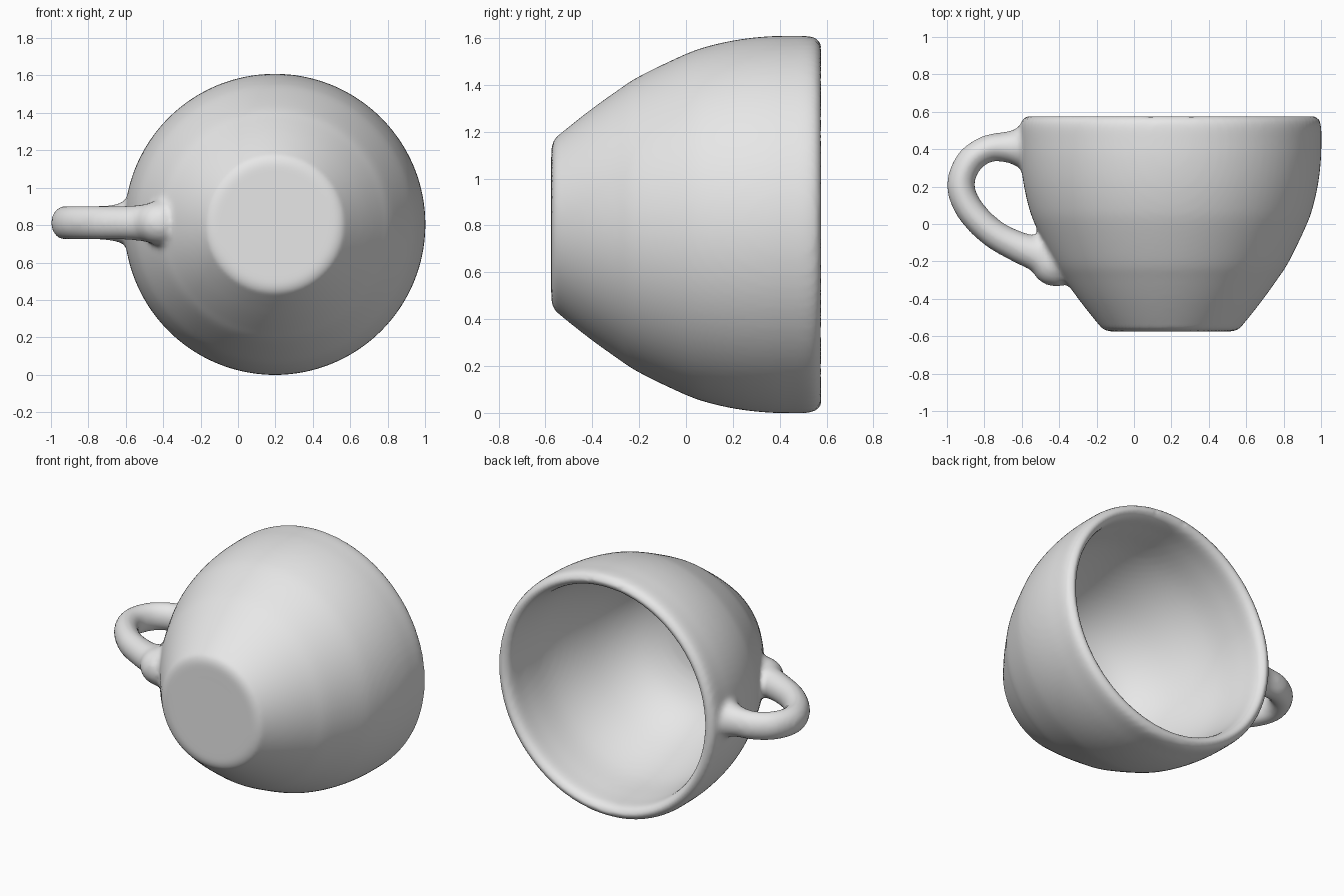
import bpy
import bmesh
import math
from mathutils import Vector

cube = bpy.data.objects.get("Cube")
if cube:
    bpy.data.objects.remove(cube, do_unlink=True)

CX, CZ = 0.197, 0.804      # axis of the bowl, which runs along y
SEGMENTS = 96

clay = bpy.data.materials.new("grey_clay")
clay.use_nodes = True
clay.diffuse_color = (0.8, 0.8, 0.8, 1)
clay.node_tree.nodes["Principled BSDF"].inputs["Base Color"].default_value = (0.8, 0.8, 0.8, 1)


def spline(points, steps):
    """Smooth curve through the points; the first and last only steer it."""
    pts = [Vector(p) for p in points]
    out = []
    for a, b, c, d in zip(pts, pts[1:], pts[2:], pts[3:]):
        for i in range(steps):
            t = i / steps
            out.append(0.5 * (2 * b + (c - a) * t + (2 * a - 5 * b + 4 * c - d) * t ** 2
                              + (3 * b - a - 3 * c + d) * t ** 3))
    return out + [pts[-2]]


def bridge(bm, rings):
    for r0, r1 in zip(rings, rings[1:]):
        n = len(r0)
        for i in range(n):
            j = (i + 1) % n
            bm.faces.new((r0[i], r0[j], r1[j], r1[i]))


bm = bmesh.new()

# Bowl: (radius, y) from the foot, up the outside, over the rim, down the inside
profile = [(-0.1, -0.575), (0, -0.575), (0.2, -0.575), (0.3, -0.575), (0.335, -0.574),
           (0.365, -0.562), (0.388, -0.535), (0.425, -0.49), (0.495, -0.4),
           (0.57, -0.295), (0.632, -0.2), (0.728, 0.0), (0.765, 0.11),
           (0.79, 0.23), (0.803, 0.35), (0.805, 0.45), (0.804, 0.52),
           (0.793, 0.56), (0.765, 0.577), (0.733, 0.567), (0.717, 0.53),
           (0.712, 0.48), (0.705, 0.4), (0.68, 0.2), (0.62, 0.0), (0.53, -0.2),
           (0.42, -0.34), (0.28, -0.42), (0.14, -0.445), (0, -0.45), (-0.14, -0.445)]
rings = []
for r, y in spline(profile, 4):
    ring = []
    for i in range(SEGMENTS):
        a = math.tau * i / SEGMENTS
        ring.append(bm.verts.new((CX + r * math.cos(a), y, CZ + r * math.sin(a))))
    rings.append(ring)
bridge(bm, rings)
bmesh.ops.remove_doubles(bm, verts=bm.verts[:], dist=0.0005)

# Handle: (x, y, half width, half depth), flaring where it meets the wall
path = [(-0.46, 0.41, 0.16, 0.16), (-0.55, 0.41, 0.135, 0.14), (-0.61, 0.41, 0.11, 0.115),
        (-0.68, 0.411, 0.083, 0.095), (-0.78, 0.403, 0.073, 0.09),
        (-0.88, 0.335, 0.073, 0.09), (-0.926, 0.21, 0.074, 0.09),
        (-0.88, 0.08, 0.076, 0.09), (-0.76, -0.045, 0.077, 0.09),
        (-0.62, -0.122, 0.083, 0.09), (-0.50, -0.165, 0.1, 0.1),
        (-0.41, -0.20, 0.14, 0.125), (-0.334, -0.053, 0.16, 0.14)]
samples = spline(path, 6)
end_dir = Vector((0.83, 0.56))
rings = []
for k, s in enumerate(samples):
    if k == 0:
        d = Vector((1, 0))
    elif k == len(samples) - 1:
        d = end_dir
    else:
        d = (samples[k + 1] - samples[k - 1]).to_2d()
    d = d.normalized()
    ring = []
    for i in range(32):
        a = math.tau * i / 32
        w = s[2] * math.cos(a)
        ring.append(bm.verts.new((s[0] - d.y * w, s[1] + d.x * w,
                                  0.812 + s[3] * math.sin(a))))
    rings.append(ring)
bridge(bm, rings)
bm.faces.new(rings[0])
bm.faces.new(rings[-1])

bmesh.ops.recalc_face_normals(bm, faces=bm.faces[:])
mesh = bpy.data.meshes.new("cup")
bm.to_mesh(mesh)
bm.free()
mesh.materials.append(clay)
cup = bpy.data.objects.new("cup", mesh)
bpy.context.collection.objects.link(cup)
for p in mesh.polygons:
    p.use_smooth = True

# Fuse bowl and handle into one soft skin
fuse = cup.modifiers.new("fuse", 'REMESH')
fuse.mode = 'VOXEL'
fuse.voxel_size = 0.018
fuse.use_smooth_shade = True
soften = cup.modifiers.new("soften", 'SMOOTH')
soften.factor = 0.5
soften.iterations = 8
